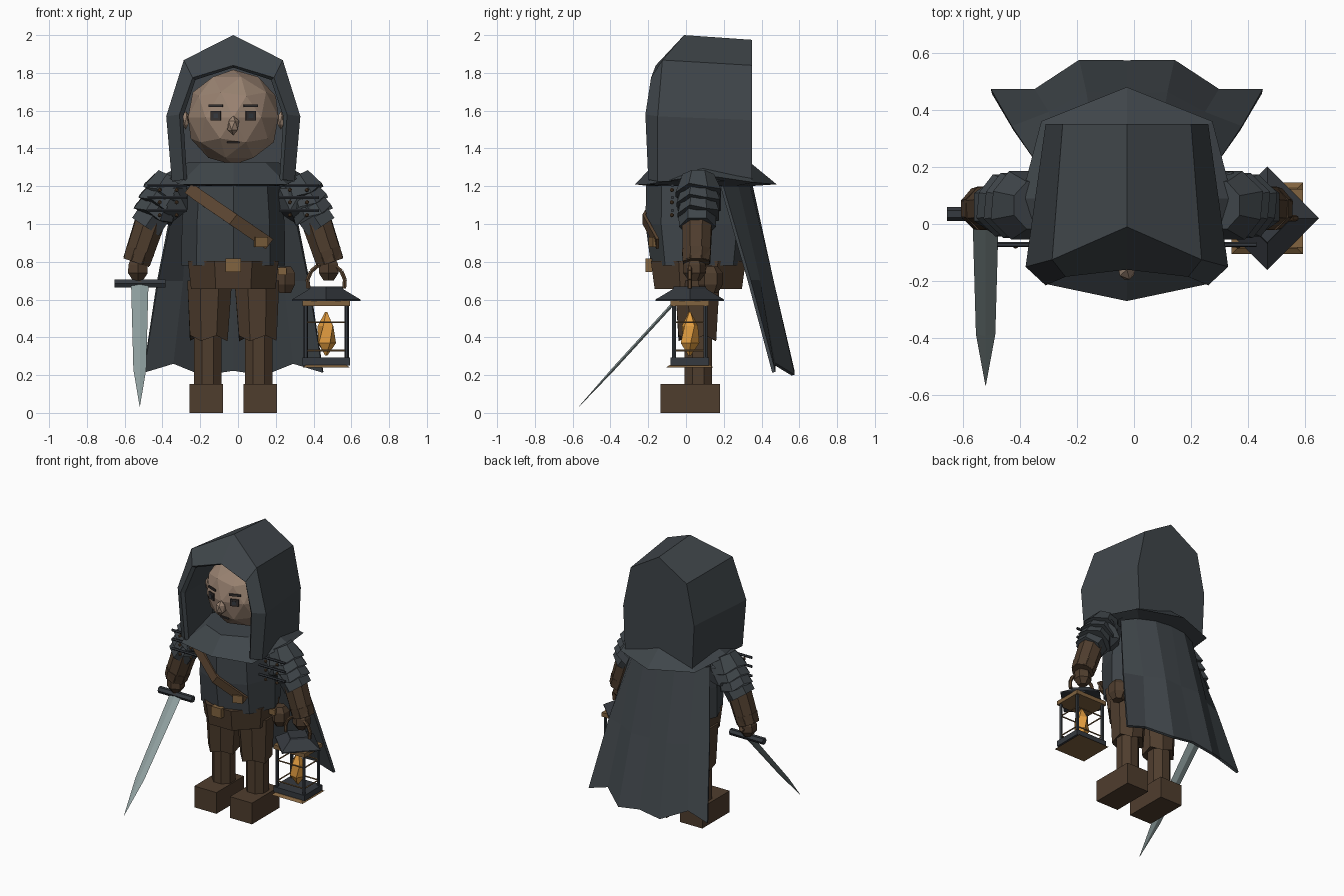
import bpy, bmesh, math
from mathutils import Vector, Matrix

if "Cube" in bpy.data.objects:
    bpy.data.objects.remove(bpy.data.objects["Cube"])

CX = -0.025  # symmetry plane of the figure


def material(name, rgb):
    m = bpy.data.materials.new(name)
    m.diffuse_color = (*rgb, 1)
    m.use_nodes = True
    m.node_tree.nodes["Principled BSDF"].inputs["Base Color"].default_value = m.diffuse_color
    return m


CLOTH = material("grey cloth", (.050, .060, .068))
IRON = material("dark iron", (.036, .042, .050))
SKIN = material("skin", (.32, .225, .165))
LEATHER = material("brown leather", (.078, .047, .027))
STRAP = material("strap leather", (.105, .060, .031))
BRASS = material("brass", (.22, .125, .05))
STEEL = material("pale steel", (.27, .34, .34))
FLAME = material("flame", (.75, .33, .05))
INK = material("dark features", (.035, .03, .03))


def finish(name, bm, mat, solid=0):
    bmesh.ops.recalc_face_normals(bm, faces=bm.faces)
    me = bpy.data.meshes.new(name)
    bm.to_mesh(me)
    bm.free()
    me.materials.append(mat)
    ob = bpy.data.objects.new(name, me)
    bpy.context.collection.objects.link(ob)
    if solid:
        mod = ob.modifiers.new("thickness", 'SOLIDIFY')
        mod.thickness = solid
        mod.offset = 0
    return ob


def loft(name, rings, mat, closed=True, caps=(True, True), solid=0):
    """Skin a list of equal-length point rings."""
    bm = bmesh.new()
    vs = [[bm.verts.new(p) for p in r] for r in rings]
    n = len(vs[0])
    for a, b in zip(vs, vs[1:]):
        for i in range(n if closed else n - 1):
            j = (i + 1) % n
            bm.faces.new((a[i], a[j], b[j], b[i]))
    if caps[0]:
        bm.faces.new(vs[0])
    if caps[1]:
        bm.faces.new(vs[-1])
    return finish(name, bm, mat, solid)


def oval(cx, cy, z, rx, ry, n=8, zig=0, turn=0):
    return [(cx + rx * math.sin(2 * math.pi * i / n + turn), cy - ry * math.cos(2 * math.pi * i / n + turn),
             z + (zig if i % 2 else 0)) for i in range(n)]


def tube(name, p0, p1, r0, r1, mat, n=8, turn=None, zig=0):
    """Tapered prism between two points; zig makes a jagged far edge."""
    p0, p1 = Vector(p0), Vector(p1)
    q = (p1 - p0).to_track_quat('Z', 'Y')
    turn = math.pi / n if turn is None else turn
    h = (p1 - p0).length
    rings = [[p0 + q @ Vector(p) for p in oval(0, 0, z, r, r, n, zg, turn)]
             for z, r, zg in ((0, r0, 0), (h, r1, zig))]
    return loft(name, rings, mat)


def box(name, c, size, mat, rot=None):
    bm = bmesh.new()
    bmesh.ops.create_cube(bm, size=1)
    m = Matrix.Translation(c) @ (rot or Matrix()) @ Matrix.Diagonal((*size, 1))
    bmesh.ops.transform(bm, matrix=m, verts=bm.verts)
    return finish(name, bm, mat)


def ball(name, c, size, mat, sub=1):
    bm = bmesh.new()
    bmesh.ops.create_icosphere(bm, subdivisions=sub, radius=1)
    bmesh.ops.transform(bm, matrix=Matrix.Translation(c) @ Matrix.Diagonal((*size, 1)), verts=bm.verts)
    return finish(name, bm, mat)


def arch(half):
    """Mirror a half profile (peak first) into a full arch."""
    return [(CX - x, y, z) for x, y, z in reversed(half[1:])] + [(CX + x, y, z) for x, y, z in half]


# Hood: back panel, outer edge, slanted front rim, inner lip
back = [(0, .35, 1.975), (.225, .35, 1.84), (.285, .35, 1.55), (.27, .35, 1.23)]
outer = [(0, -.01, 2.0), (.262, -.125, 1.868), (.355, -.15, 1.57), (.325, -.15, 1.225)]
rim = [(0, -.16, 1.84), (.215, -.185, 1.775), (.285, -.215, 1.58), (.262, -.2, 1.235)]
lip = [(x * .93, y + .02, z - .012) for x, y, z in rim]
deep = [(x * .93, .1, z - .012) for x, y, z in rim]
loft("hood", [arch(r) for r in (back, outer, rim, lip, deep)], CLOTH, closed=False, caps=(True, False))

# Head and features
HC, HR = Vector((CX, .095, 1.565)), .252
ball("head", HC, (HR,) * 3, SKIN, 2)


def face_plate(name, x, z, w, h, mat, lift=0.0):
    a = math.asin(x / HR)
    y = -math.sqrt(HR ** 2 - x ** 2 - (z - HC.z) ** 2) * .985 - lift
    box(name, (CX + x, HC.y + y, z), (w, .009, h), mat, Matrix.Rotation(a, 4, 'Z'))


for s in (-1, 1):
    face_plate("eye", s * .092, 1.573, .056, .05, INK)
    face_plate("pupil", s * .092, 1.573, .026, .024, IRON, .005)
    face_plate("eyebrow", s * .092, 1.626, .08, .015, INK, .003)
    ball("ear", (CX + s * .252, .06, 1.55), (.02, .03, .05), SKIN)
face_plate("mouth", 0, 1.433, .066, .01, INK)
ball("nose", (CX, -.16, 1.522), (.034, .04, .053), SKIN)

# Shoulder mantle with collar
neck = oval(CX, .09, 1.325, .24, .25)
edge = [(0, -.27, 1.21), (.285, -.21, 1.21), (.37, .09, 1.26), (.3, .36, 1.22), (0, .48, 1.21)]
ring = [(CX + x, y, z) for x, y, z in edge] + [(CX - x, y, z) for x, y, z in reversed(edge[1:-1])]
loft("mantle", [neck, ring, oval(CX, .07, 1.2, .27, .26)], CLOTH, caps=(True, True))

# Torso, belt skirt
loft("tunic", [oval(CX, .07, .78, .275, .255), oval(CX, .07, 1.0, .272, .285),
               oval(CX, .07, 1.25, .25, .28)], CLOTH)
loft("belt", [oval(CX, .065, .655, .242, .25, turn=math.pi / 8), oval(CX, .065, .805, .26, .272, turn=math.pi / 8)],
     LEATHER)
box("belt_buckle", (CX, -.197, .782), (.08, .035, .07), BRASS)

# Chest strap following the tunic front
path = [(-.235, -.125, 1.19), (-.19, -.145, 1.155), (0, -.222, 1.025), (.19, -.15, .895)]
band = [[(CX + x - .02, y, z - .026), (CX + x + .02, y, z + .026)] for x, y, z in path]
loft("chest_strap", band, STRAP, closed=False, caps=(False, False), solid=.016)
box("strap_buckle", (.122, -.175, .905), (.07, .025, .055), BRASS, Matrix.Rotation(.35, 4, 'Z'))

# Hip pouch
loft("pouch", [oval(.25, .13, z, r, r * 1.1, 6) for z, r in ((.635, .035), (.68, .06), (.74, .06), (.775, .035))],
     LEATHER)
box("pouch_clasp", (.235, .065, .75), (.045, .02, .04), BRASS)

# Cape: folded sheet widening downward
top = [(-.3, .19, 1.2), (-.24, .27, 1.2), (-.12, .33, 1.2), (0, .345, 1.2)]
mid = [(-.40, .335, .7), (-.27, .385, .7), (-.14, .455, .7), (0, .445, .7)]
low = [(-.475, .465, .215), (-.32, .465, .262), (-.165, .567, .2), (0, .565, .225)]


def full(half):
    return [(CX + x, y, z) for x, y, z in half] + [(CX - x, y, z) for x, y, z in reversed(half[:-1])]


loft("cape", [full(r) for r in (top, mid, low)], CLOTH, closed=False, caps=(False, False), solid=.018)

for s, side in ((-1, "right"), (1, "left")):
    def P(x, y, z):
        return (CX + s * x, y, z)

    # Legs and boots
    tube(side + "_breeches", P(.125, .06, .70), P(.13, .06, .38), .128, .108, LEATHER, 8, zig=-.03)
    tube(side + "_shin", P(.135, .065, .42), P(.135, .065, .12), .078, .078, LEATHER)
    box(side + "_boot", P(.143, .0225, .077), (.178, .315, .154), LEATHER)

    # Layered jagged pauldron over the upper arm
    ball(side + "_shoulder", P(.335, .07, 1.13), (.125, .135, .13), CLOTH)
    for k in range(3):
        a, b = P(.32 + .03 * k, .065, 1.25 - .055 * k), P(.36 + .03 * k, .065, 1.165 - .055 * k)
        tube(side + "_pauldron_plate", a, b, .09, .13 - .006 * k, CLOTH, 8, zig=.02)
    tube(side + "_upper_arm", P(.36, .06, 1.14), P(.465, .06, .985), .10, .098, CLOTH, 6)

    # Metal bars and rivets on the pauldron front
    for z in (1.205, 1.14, 1.072):
        tube(side + "_pauldron_bar", P(.245, -.072, z), P(.455, -.072, z), .009, .009, IRON, 6)
        for x in (.30, .39):
            ball(side + "_rivet", P(x, -.075, z - .025), (.012, .012, .012), STRAP)

    # Bracer and hand
    tube(side + "_bracer", P(.435, .06, 1.03), P(.512, .055, .80), .085, .078, LEATHER, 8)
    tube(side + "_bracer_cuff", P(.492, .055, .86), P(.514, .055, .795), .083, .076, LEATHER, 8)
    loft(side + "_hand", [oval(CX + s * .505, .045, z, r, r, 6) for z, r in
                          ((.70, .03), (.74, .06), (.785, .058), (.83, .035))], LEATHER)

# Sword: blade sloping forward and down
A, B = Vector((-.52, .03, .685)), Vector((-.52, -.565, .035))
d = (B - A).normalized()
nrm = Vector((0, d.z, -d.y))


def blade_ring(t, w, th):
    c = A.lerp(B, t)
    return [c - Vector((w, 0, 0)), c + nrm * th, c + Vector((w, 0, 0)), c - nrm * th]


loft("sword_blade", [blade_ring(0, .046, .009), blade_ring(.7, .034, .008), blade_ring(1, .001, .001)], STEEL)
tube("sword_guard", (-.655, .035, .685), (-.385, .035, .685), .024, .024, IRON, 6)
tube("sword_grip", A, A - d * .11, .02, .02, LEATHER, 6)

# Lantern
LX, LY = .467, .02
diamond = [oval(LX, LY, z, r, r, 4) for z, r in ((.592, .182), (.60, .182), (.655, .09), (.668, .085))]
loft("lantern_roof", diamond, IRON)
box("lantern_top_frame", (LX, LY, .58), (.25, .205, .03), BRASS)
box("lantern_base", (LX, LY, .272), (.25, .205, .04), IRON)
loft("lantern_foot", [oval(LX, LY, z, r, r, 4, turn=math.pi / 4) for z, r in ((.24, .178), (.254, .15))], BRASS)
for sx in (-1, 1):
    for sy in (-1, 1):
        x, y = LX + sx * .108, LY + sy * .083
        tube("lantern_post", (x, y, .28), (x, y, .575), .012, .012, IRON, 6)
    for z in (.33, .48):
        tube("lantern_rail", (LX - .108, LY + sx * .083, z), (LX + .108, LY + sx * .083, z), .005, .005, BRASS, 5)
        tube("lantern_side_rail", (LX + sx * .108, LY - .083, z), (LX + sx * .108, LY + .083, z), .005, .005, BRASS, 5)
loft("lantern_flame", [oval(LX, LY, z, r, r, 5, turn=t) for z, r, t in
                       ((.305, .008, 0), (.37, .052, .4), (.46, .045, .9), (.535, .006, 1.2))], FLAME)

# Lantern handle: hoop hung from the hand
hoop = [(LX + .1 * math.cos(a), LY, .69 + .1 * math.sin(a)) for a in (math.pi * (i / 8 * 1.2 - .1) for i in range(9))]
for a, b in zip(hoop, hoop[1:]):
    tube("lantern_handle", a, b, .012, .012, STRAP, 6)
